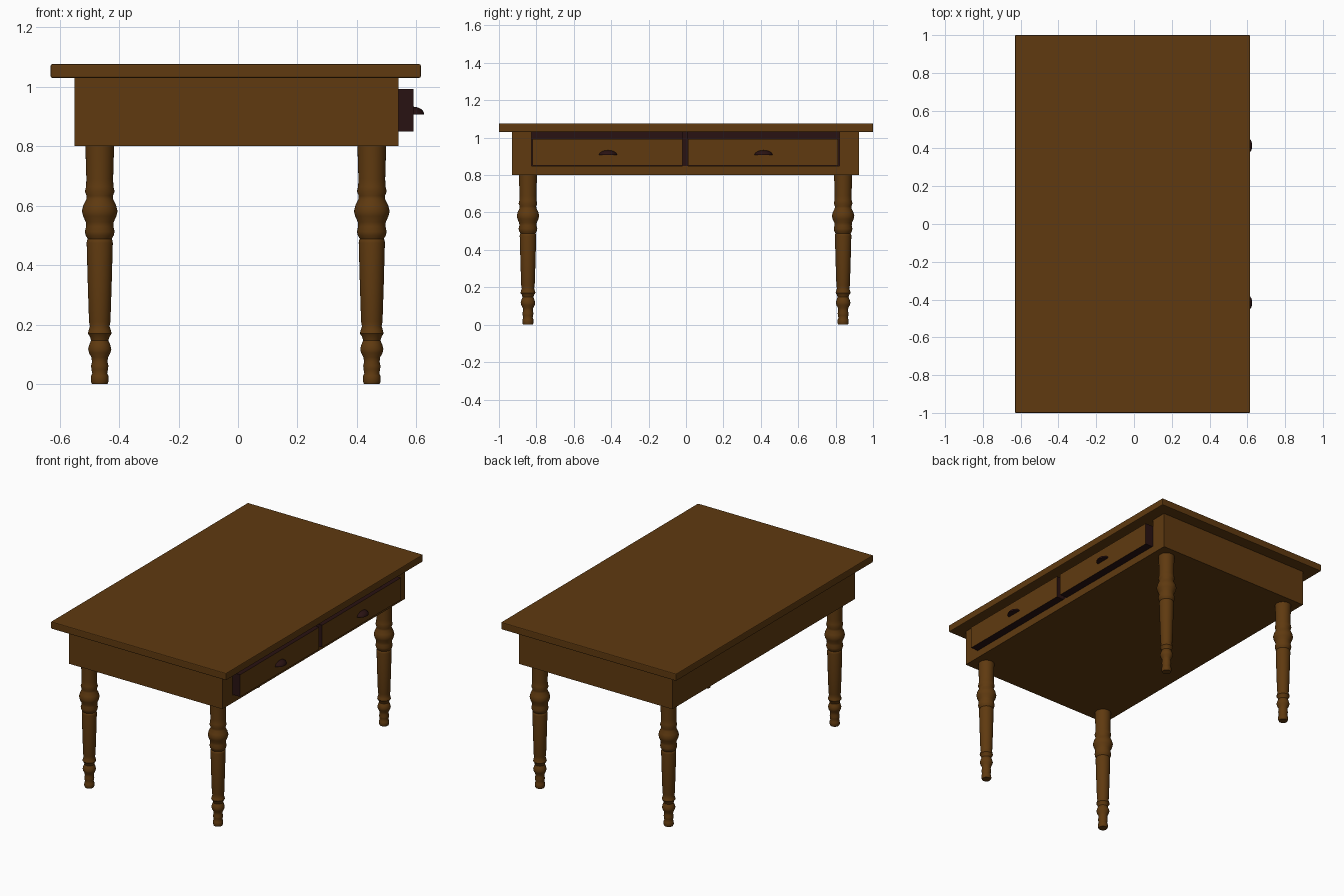
import bpy, bmesh, math
from mathutils import Vector, Matrix

if "Cube" in bpy.data.objects:
    bpy.data.objects.remove(bpy.data.objects["Cube"])


def material(name, rgb):
    m = bpy.data.materials.new(name)
    m.diffuse_color = (*rgb, 1)
    m.use_nodes = True
    m.node_tree.nodes["Principled BSDF"].inputs["Base Color"].default_value = m.diffuse_color
    return m


WOOD = material("brown wood", (0.115, 0.042, 0.005))
DARK = material("dark stained wood", (0.022, 0.006, 0.006))


def add_box(bm, x, y, z):
    size = Vector((x[1] - x[0], y[1] - y[0], z[1] - z[0]))
    mid = Vector((x[0] + x[1], y[0] + y[1], z[0] + z[1])) / 2
    bmesh.ops.create_cube(bm, size=1, matrix=Matrix.Translation(mid) @ Matrix.Diagonal((*size, 1)))


def finish(name, bm, mats, dark_rule=None, bevel=0, smooth=False):
    bm.normal_update()
    if dark_rule:
        for f in bm.faces:
            f.material_index = int(dark_rule(f))
    me = bpy.data.meshes.new(name)
    bm.to_mesh(me)
    bm.free()
    ob = bpy.data.objects.new(name, me)
    bpy.context.collection.objects.link(ob)
    for m in mats:
        me.materials.append(m)
    if bevel:
        mod = ob.modifiers.new("bevel", 'BEVEL')
        mod.width, mod.segments = bevel, 2
    if smooth:
        bpy.ops.object.select_all(action='DESELECT')
        ob.select_set(True)
        bpy.context.view_layer.objects.active = ob
        bpy.ops.object.shade_smooth_by_angle(angle=math.radians(40))
    return ob


# table top
bm = bmesh.new()
add_box(bm, (-0.63, 0.615), (-1, 1), (1.03, 1.076))
finish("table_top", bm, [WOOD], bevel=0.005)

# apron: hollow case, open for the drawers on the +x side, dark inside
X0, X1, Y0, Y1, Z0, Z1 = -0.55, 0.54, -0.93, 0.925, 0.80, 1.03
T, OPEN0, OPEN1 = 0.025, -0.825, 0.82
bm = bmesh.new()
add_box(bm, (X0, X1), (Y0, Y1), (Z0, Z0 + T))
add_box(bm, (X0, X0 + T), (Y0, Y1), (Z0 + T, Z1))
add_box(bm, (X0 + T, X1), (Y0, Y0 + T), (Z0 + T, Z1))
add_box(bm, (X0 + T, X1), (Y1 - T, Y1), (Z0 + T, Z1))
add_box(bm, (X1 - T, X1), (Y0 + T, OPEN0), (Z0 + T, Z1))
add_box(bm, (X1 - T, X1), (OPEN1, Y1 - T), (Z0 + T, Z1))
add_box(bm, (X1 - T, X1), (OPEN0, OPEN1), (Z0 + T, 0.848))


def inside(f):
    c, e = f.calc_center_median(), 0.001
    if f.normal.z > 0.9 and c.x > X1 - T:      # ledge under the drawers
        return False
    return X0 + e < c.x < X1 - e and Y0 + e < c.y < Y1 - e and c.z > Z0 + e


finish("apron", bm, [WOOD, DARK], inside)

# divider between the drawers
bm = bmesh.new()
add_box(bm, (X0 + T, X1 - 0.005), (-0.018, 0.012), (Z0 + T, Z1))
finish("drawer_divider", bm, [DARK])

# drawers: open boxes with a brown front face, and cup handles
for side, y0, y1 in (("left", -0.82, -0.018), ("right", 0.012, 0.813)):
    bm = bmesh.new()
    zb, zt, w = 0.85, 0.992, 0.015
    add_box(bm, (0.565, 0.59), (y0, y1), (zb, zt))
    add_box(bm, (-0.2, 0.565), (y0, y1), (zb, zb + w))
    add_box(bm, (-0.2, 0.565), (y0, y0 + w), (zb + w, zt))
    add_box(bm, (-0.2, 0.565), (y1 - w, y1), (zb + w, zt))
    add_box(bm, (-0.2, -0.2 + w), (y0 + w, y1 - w), (zb + w, zt))
    finish(side + "_drawer", bm, [WOOD, DARK],
           lambda f: not (f.normal.x > 0.9 and f.calc_center_median().x > 0.58))

    # quarter-dome cup handle
    bm = bmesh.new()
    bmesh.ops.create_uvsphere(bm, u_segments=24, v_segments=16, radius=1)
    for no in ((1, 0, 0), (0, 0, 1)):
        geom = bm.verts[:] + bm.edges[:] + bm.faces[:]
        bmesh.ops.bisect_plane(bm, geom=geom, dist=1e-4, plane_co=(0, 0, 0),
                               plane_no=no, clear_inner=True)
        bmesh.ops.holes_fill(bm, edges=[e for e in bm.edges if e.is_boundary])
    bmesh.ops.recalc_face_normals(bm, faces=bm.faces)
    bm.transform(Matrix.Translation((0.589, (y0 + y1) / 2 + 0.002, 0.907))
                 @ Matrix.Diagonal((0.037, 0.048, 0.026, 1)))
    finish(side + "_drawer_handle", bm, [DARK], smooth=True)

# turned legs: (radius, height) profile spun around z
PROFILE = [(0, 0), (0.026, 0), (0.030, 0.010), (0.029, 0.028), (0.025, 0.036),
           (0.028, 0.05), (0.029, 0.062), (0.026, 0.075), (0.028, 0.09),
           (0.036, 0.105), (0.039, 0.118), (0.035, 0.133), (0.029, 0.147),
           (0.033, 0.16), (0.040, 0.17), (0.037, 0.182), (0.033, 0.195), (0.036, 0.21),
           (0.040, 0.33), (0.044, 0.475), (0.043, 0.484), (0.040, 0.488),
           (0.047, 0.50), (0.050, 0.513), (0.046, 0.53), (0.047, 0.545),
           (0.056, 0.565), (0.060, 0.582), (0.055, 0.602), (0.045, 0.622),
           (0.044, 0.633), (0.050, 0.648), (0.046, 0.664), (0.045, 0.69),
           (0.048, 0.79), (0.048, 0.81)]
for xn, x in (("back", -0.465), ("drawer_side", 0.45)):
    for yn, y in (("front", -0.845), ("rear", 0.84)):
        bm = bmesh.new()
        vs = [bm.verts.new((x + r, y, z)) for r, z in PROFILE]
        es = [bm.edges.new(p) for p in zip(vs, vs[1:])]
        bmesh.ops.spin(bm, geom=vs + es, cent=(x, y, 0), axis=(0, 0, 1),
                       angle=math.tau, steps=32)
        bmesh.ops.remove_doubles(bm, verts=bm.verts, dist=1e-4)
        bmesh.ops.recalc_face_normals(bm, faces=bm.faces)
        finish(f"{yn}_{xn}_leg", bm, [WOOD], smooth=True)
